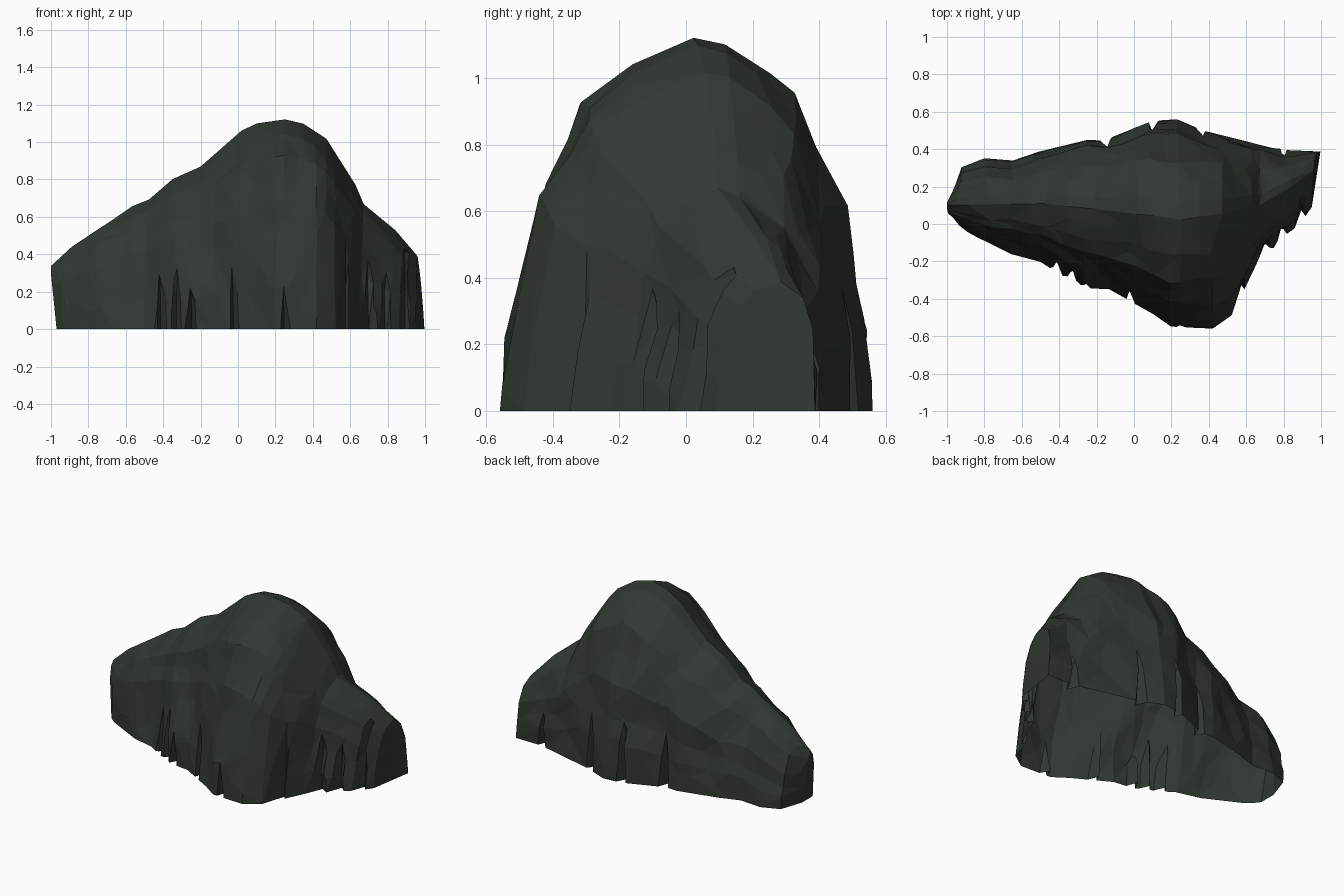
import bpy, bmesh
from mathutils import Vector, noise

cube = bpy.data.objects.get("Cube")
if cube:
    bpy.data.objects.remove(cube, do_unlink=True)

# Outlines along x: front foot, back foot, crest line and crest height
FRONT = [(-1, .04), (-.95, -.01), (-.8, -.09), (-.66, -.16), (-.5, -.2), (-.4, -.27), (-.27, -.33),
         (-.13, -.35), (.1, -.48), (.2, -.55), (.42, -.56), (.52, -.49), (.6, -.33), (.66, -.2),
         (.8, -.07), (.9, .01), (.95, .09)]
BACK = [(-1, .15), (-.93, .3), (-.8, .35), (-.65, .34), (-.5, .39), (-.25, .45), (-.15, .45),
        (.08, .55), (.23, .56), (.37, .5), (.6, .44), (.8, .39), (.95, .39)]
CREST = [(-1, .1), (-.5, .11), (0, .06), (.25, .02), (.5, .06), (.7, .11), (.95, .27)]
HEIGHT = [(-1, .34), (-.89, .44), (-.77, .52), (-.56, .66), (-.48, .69), (-.35, .8), (-.2, .87),
          (.02, 1.06), (.1, 1.1), (.25, 1.125), (.35, 1.1), (.47, 1.02), (.63, .77), (.67, .67),
          (.84, .53), (.95, .39)]
# Slope profiles from foot to crest: height fraction, inward fraction
FRONT_SLOPE = [(0, 0), (.2, .04), (.47, .17), (.6, .22), (.73, .36), (.82, .43), (.91, .64), (1, 1)]
BACK_SLOPE = [(0, 0), (.23, .02), (.36, .1), (.55, .14), (.82, .4), (.9, .58), (.98, .82), (1, 1)]
# Cracks in the walls: x, side, height, half width
CRACKS = [(-.41, -1, .33, .03), (-.33, -1, .36, .03), (-.25, -1, .2, .03), (-.02, -1, .4, .02),
          (.25, -1, .25, .02), (.57, -1, .6, .02), (.7, -1, .4, .04), (.79, -1, .36, .03),
          (.89, -1, .42, .03), (-.15, 1, .4, .03), (.1, 1, .45, .03), (.36, 1, .4, .03), (.8, 1, .2, .03)]


def sample(curve, x):
    for (x0, v0), (x1, v1) in zip(curve, curve[1:]):
        if x <= x1:
            return v0 + (v1 - v0) * max(0, x - x0) / (x1 - x0)
    return curve[-1][1]


def subdivide(points, n=4):
    fine = [Vector(a).lerp(Vector(b), i / n) for a, b in zip(points, points[1:]) for i in range(n)]
    return fine + [Vector(points[-1])]


def rock_point(x, side, up, inward):
    foot = sample(FRONT if side < 0 else BACK, x)
    crest, height = sample(CREST, x), sample(HEIGHT, x)
    z = up * height
    y = foot + (crest - foot) * inward
    for cx, crack_side, top, width in CRACKS:
        reach = width * (1 - z / top)
        if side == crack_side and reach > 0 and abs(x - cx) < reach:
            y -= side * .07 * (1 - abs(x - cx) / reach)
    # Roughness that fades at the foot and the crest
    fade = min(1, 5 * up) * min(1, 6 * (1 - up) + .1)
    y += side * .035 * fade * noise.noise(Vector((x * 5, y * 4, z * 3)))
    z += .03 * fade * noise.noise(Vector((x * 6, y * 6 + 9, z * 6)))
    # End walls lean and slant
    if x < -.9:
        x += .3 * (-.9 - x) * max(0, 1 - z / .3)
    if x > .85:
        back = (y - sample(FRONT, x)) / (sample(BACK, x) - sample(FRONT, x))
        x += (x - .85) * .5 * back * (1 - .7 * up)
    return Vector((x, y, z))


# Rock shell, open underneath
profile = [(-1, p) for p in subdivide(FRONT_SLOPE)]
profile += [(1, p) for p in reversed(subdivide(BACK_SLOPE)[:-1])]
bm = bmesh.new()
columns = 130
rows = []
for i in range(columns + 1):
    x = -1 + 1.95 * i / columns
    rows.append([bm.verts.new(rock_point(x, s, p[0], p[1])) for s, p in profile])
for a, b in zip(rows, rows[1:]):
    for j in range(len(profile) - 1):
        bm.faces.new((a[j], b[j], b[j + 1], a[j + 1]))

# End walls, bridged front to back
last = len(profile) - 1
for row, flip in ((rows[0], False), (rows[-1], True)):
    for j in range(last // 2):
        quad = [row[j], row[j + 1], row[last - j - 1], row[last - j]]
        quad = list(dict.fromkeys(quad))
        bm.faces.new(quad[::-1] if flip else quad)
bmesh.ops.recalc_face_normals(bm, faces=bm.faces)
if sum(f.normal.z * f.calc_area() for f in bm.faces) < 0:
    bmesh.ops.reverse_faces(bm, faces=bm.faces)

mesh = bpy.data.meshes.new("rock")
bm.to_mesh(mesh)
bm.free()
rock = bpy.data.objects.new("rock", mesh)
bpy.context.collection.objects.link(rock)

# Irregular low-poly facets
facets = rock.modifiers.new("facets", "DECIMATE")
facets.ratio = .055
facets.use_collapse_triangulate = True

# Dark green-grey stone
stone = bpy.data.materials.new("dark_stone")
stone.use_nodes = True
colour = (.03, .039, .03, 1)
stone.diffuse_color = colour
stone.node_tree.nodes["Principled BSDF"].inputs["Base Color"].default_value = colour
mesh.materials.append(stone)
